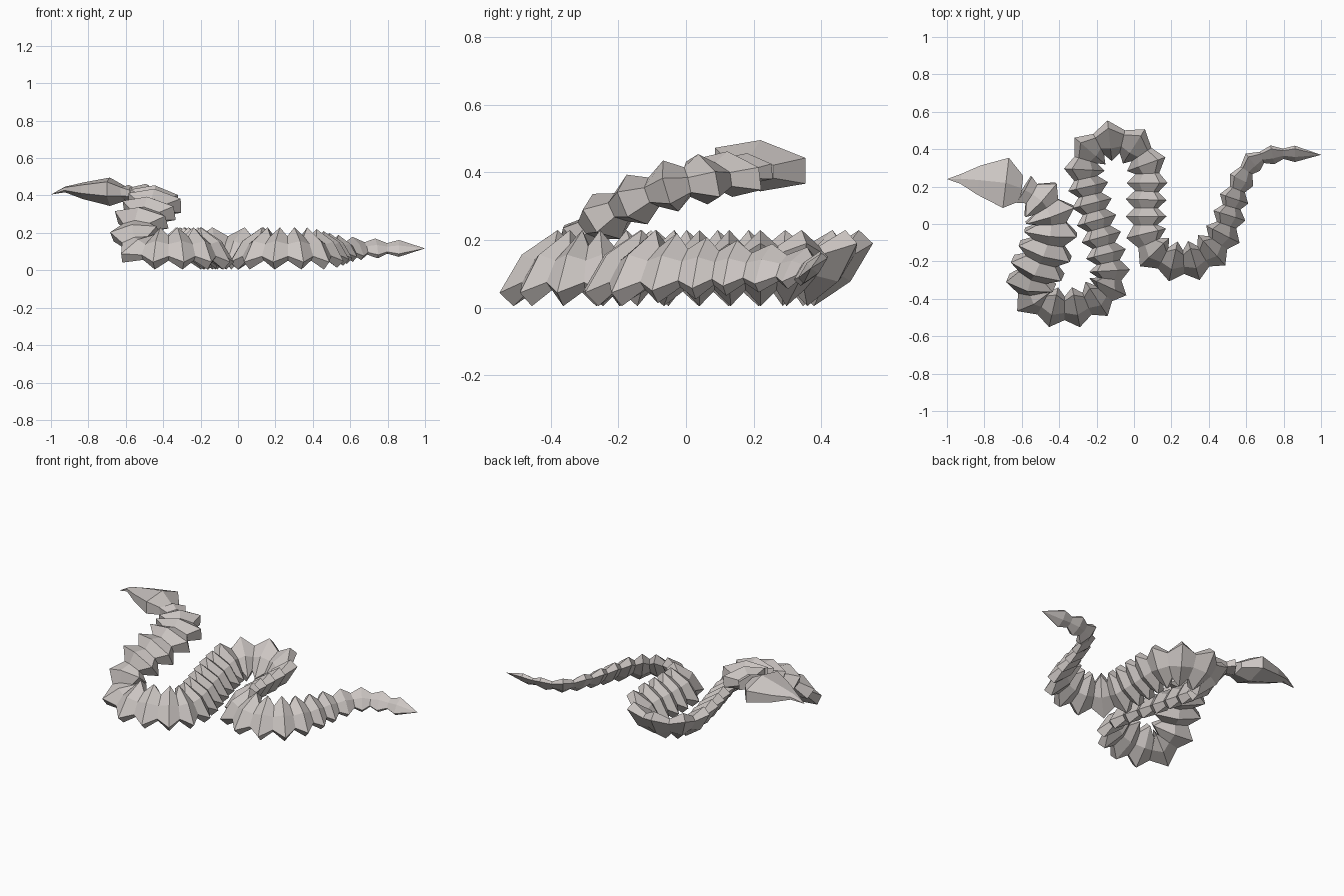
import bpy, bmesh, math
from mathutils import Vector

if "Cube" in bpy.data.objects:
    bpy.data.objects.remove(bpy.data.objects["Cube"])

UP = Vector((0, 0, 1))
skin = bpy.data.materials.new("warm_grey_scales")
skin.diffuse_color = (0.60, 0.56, 0.54, 1)
skin.use_nodes = True
skin.node_tree.nodes["Principled BSDF"].inputs["Base Color"].default_value = skin.diffuse_color


def hexagon(centre, tangent, section, scale):
    """Six-sided ring; section holds two skewed (right, up) vectors."""
    u, v = section
    t = tangent.normalized()
    right = t.cross(UP).normalized()
    up = right.cross(t)
    ring = []
    for k in range(6):
        c, s = math.cos(k * math.pi / 3), math.sin(k * math.pi / 3)
        ring.append(centre + right * (c * u[0] + s * v[0]) * scale
                    + up * (c * u[1] + s * v[1]) * scale)
    return ring


def loft(name, rings, start=None, end=None):
    """Skin hexagon rings, with optional pointed ends."""
    bm = bmesh.new()
    rows = [[bm.verts.new(p) for p in r] for r in rings]
    for a, b in zip(rows, rows[1:]):
        for k in range(6):
            j = (k + 1) % 6
            bm.faces.new((a[k], a[j], b[j], b[k]))
    for row, tip in ((rows[0], start), (rows[-1], end)):
        if tip is None:
            bm.faces.new(row)
        else:
            p = bm.verts.new(tip)
            for k in range(6):
                bm.faces.new((row[k], row[(k + 1) % 6], p))
    bmesh.ops.recalc_face_normals(bm, faces=bm.faces)
    me = bpy.data.meshes.new(name)
    bm.to_mesh(me)
    bm.free()
    me.materials.append(skin)
    ob = bpy.data.objects.new(name, me)
    bpy.context.collection.objects.link(ob)


# Body: ridge centres from tail tip to neck
Z = 0.117
flat = [(1.0, .37), (.86, .375), (.74, .37), (.635, .33), (.575, .235),
        (.535, .135), (.51, .045), (.475, -.055), (.415, -.14), (.32, -.195),
        (.21, -.2), (.11, -.15), (.065, -.05), (.065, .04), (.065, .13),
        (.07, .22), (.065, .32), (0, .415), (-.13, .445), (-.235, .39),
        (-.265, .29), (-.245, .2), (-.225, .11), (-.2, .02), (-.175, -.07),
        (-.15, -.16), (-.13, -.25), (-.14, -.335), (-.2, -.40), (-.31, -.445),
        (-.43, -.445), (-.53, -.395)]
neck = [(-.55, -.315, .195), (-.515, -.235, .27), (-.475, -.145, .32), (-.445, -.045, .36),
        (-.45, .05, .38), (-.50, .13, .395), (-.59, .185, .412)]
path = [Vector((x, y, Z)) for x, y in flat] + [Vector(p) for p in neck]
tail_scale = [0, .40, .47, .55, .64, .73, .82, .92]
neck_scale = [1.06, 1.06, 1.06, 1.04, 1, .9, .6]
n = len(path)
scales = tail_scale + [1] * (n - len(tail_scale) - len(neck_scale)) + neck_scale

# Slanted body section turns into the flatter section of neck and head
BODY = (Vector((.109, .073)), Vector((.0145, .088)))
FRONT = (Vector((.135, -.053)), Vector((.078, .057)))


def section_at(i):
    f = min(max((i - len(flat) + 2) / 3, 0), 1)
    return [a.lerp(b, f) for a, b in zip(BODY, FRONT)]


rings = []
for i in range(1, n):
    nxt = path[min(i + 1, n - 1)]
    rings.append(hexagon(path[i], nxt - path[i - 1], section_at(i), scales[i]))
    if i < n - 1:
        # narrow valley between two ridges
        after = path[min(i + 2, n - 1)]
        mid = (9 * (path[i] + nxt) - path[i - 1] - after) / 16
        rings.append(hexagon(mid, nxt - path[i], section_at(i + .5),
                             .58 * (scales[i] + scales[i + 1]) / 2))
loft("body", rings, start=path[0])

# Head: flattened wedge ending in a thin point
head = [((-.60, .19, .41), .5), ((-.685, .22, .42), 1), ((-.83, .235, .425), .58),
        ((-.925, .242, .432), .2)]
t = Vector((-1, .12, 0))
loft("head", [hexagon(Vector(p), t, FRONT, s) for p, s in head],
     end=Vector((-1, .24, .405)))
